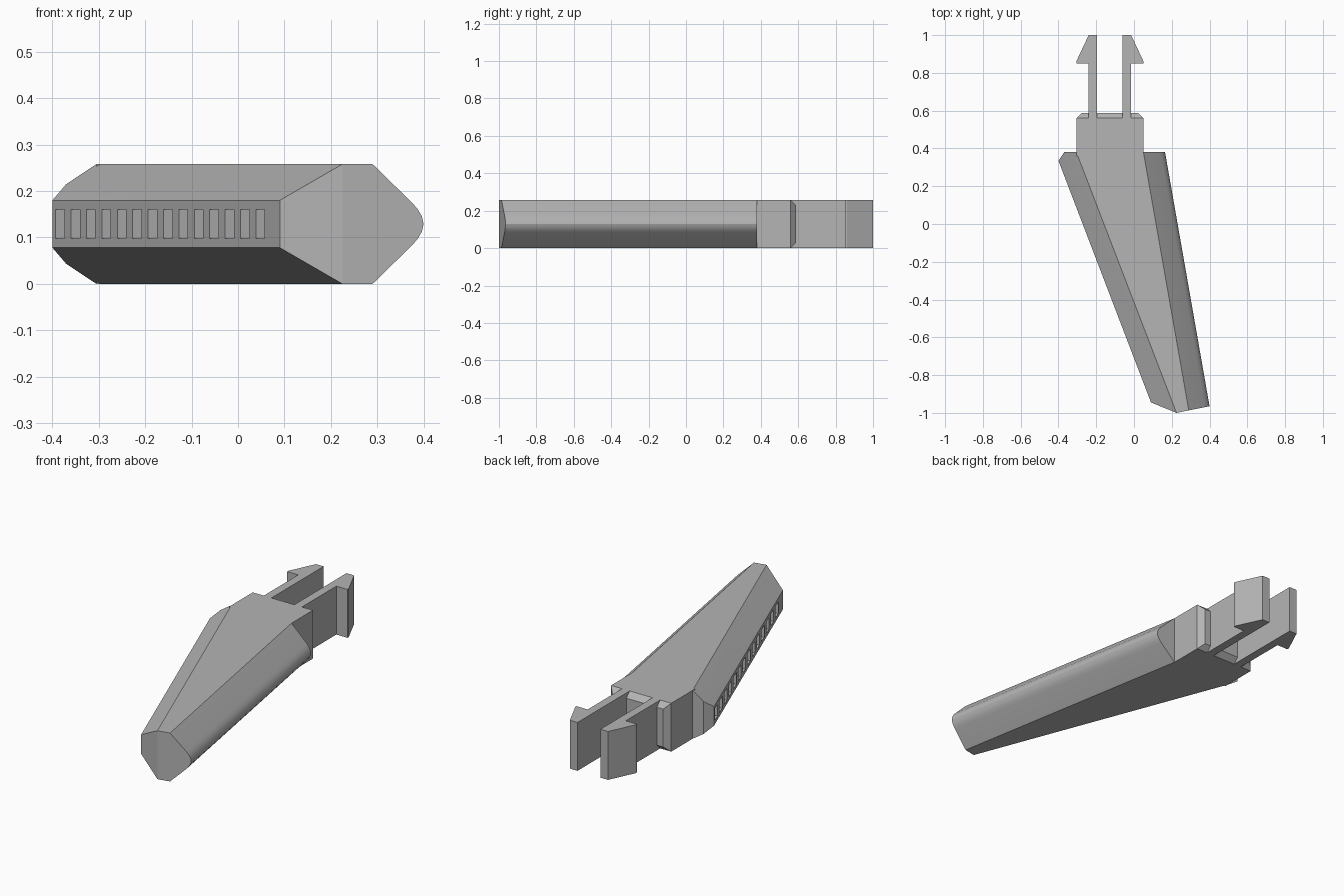
import bpy, bmesh, math
from mathutils import Vector, Matrix

cube = bpy.data.objects.get("Cube")
if cube:
    bpy.data.objects.remove(cube, do_unlink=True)

H = 0.258          # overall thickness
MID = H / 2
AXIS = -0.1275     # centre line of the clip end

grey = bpy.data.materials.new("plain_grey")
grey.use_nodes = True
grey.diffuse_color = (0.46, 0.46, 0.46, 1)
grey.node_tree.nodes["Principled BSDF"].inputs["Base Color"].default_value = grey.diffuse_color


def finish(name, bm):
    bmesh.ops.recalc_face_normals(bm, faces=bm.faces)
    mesh = bpy.data.meshes.new(name)
    bm.to_mesh(mesh)
    bm.free()
    mesh.materials.append(grey)
    obj = bpy.data.objects.new(name, mesh)
    bpy.context.collection.objects.link(obj)
    return obj


def hull(name, points):
    bm = bmesh.new()
    for p in points:
        bm.verts.new(p)
    bmesh.ops.convex_hull(bm, input=bm.verts)
    bmesh.ops.dissolve_limit(bm, angle_limit=math.radians(1), verts=bm.verts, edges=bm.edges)
    return finish(name, bm)


def extrude_outline(name, outline):
    bm = bmesh.new()
    face = bm.faces.new([bm.verts.new((x, y, 0)) for x, y in outline])
    new = bmesh.ops.extrude_face_region(bm, geom=[face])["geom"]
    bmesh.ops.translate(bm, vec=(0, 0, H), verts=[v for v in new if isinstance(v, bmesh.types.BMVert)])
    return finish(name, bm)


# Handle: tapered blade with a bevelled flat side and a rounded side
half = [(-0.305, 0.38, MID), (0.05, 0.38, MID), (0.225, -1, MID), (0.29, -0.987, MID),
        (-0.37, 0.38, 0.086), (-0.40, 0.335, 0.051), (0.09, -0.945, 0.051)]
# Rounded side: offset outward and height above the middle
for out, up in [(0.085, 0.046), (0.097, 0.032), (0.106, 0.017), (0.11, 0)]:
    half += [(0.05 + out * 1.04, 0.38, up), (0.29 + out, -0.987 + out * 0.2, up)]
handle = hull("handle", [(x, y, MID + s * z) for x, y, z in half for s in (1, -1)])

# Row of grip slots cut square into the flat side
start, end = Vector((-0.40, 0.335, 0)), Vector((0.09, -0.945, 0))
along = (end - start).normalized()
turn = Matrix.Rotation(math.atan2(along.y, along.x), 4, 'Z')
bm = bmesh.new()
for i in range(14):
    t = (0.0165 + 0.0332 * i) / (end.x - start.x)
    place = Matrix.Translation(start.lerp(end, t) + Vector((0, 0, MID)))
    bmesh.ops.create_cube(bm, size=1, matrix=place @ turn @ Matrix.Diagonal((0.053, 0.06, 0.063, 1)))
cutter = finish("grip_slot_cutter", bm)
cutter.hide_render = True
cut = handle.modifiers.new("grip_slots", 'BOOLEAN')
cut.operation = 'DIFFERENCE'
cut.solver = 'EXACT'
cut.object = cutter
bpy.ops.object.select_all(action='DESELECT')
handle.select_set(True)
bpy.context.view_layer.objects.active = handle
bpy.ops.object.modifier_apply(modifier=cut.name)
bpy.data.objects.remove(cutter, do_unlink=True)
bpy.ops.object.shade_smooth_by_angle(angle=math.radians(25))

# Clip base: block with a chamfered rear face
base = []
for y, inset in [(0.36, 0), (0.56, 0), (0.588, 0.028)]:
    for s in (1, -1):
        base += [(AXIS + s * (0.1775 - inset), y, z) for z in (inset, H - inset)]
hull("clip_base", base)

# Two barbed prongs, mirrored about the clip centre line
prong = [(0.0675, 0.55), (0.0675, 1), (0.1125, 1), (0.1775, 0.862),
         (0.1775, 0.85), (0.1125, 0.85), (0.1125, 0.55)]
for side, name in [(1, "left_prong"), (-1, "right_prong")]:
    extrude_outline(name, [(AXIS + side * x, y) for x, y in prong])
